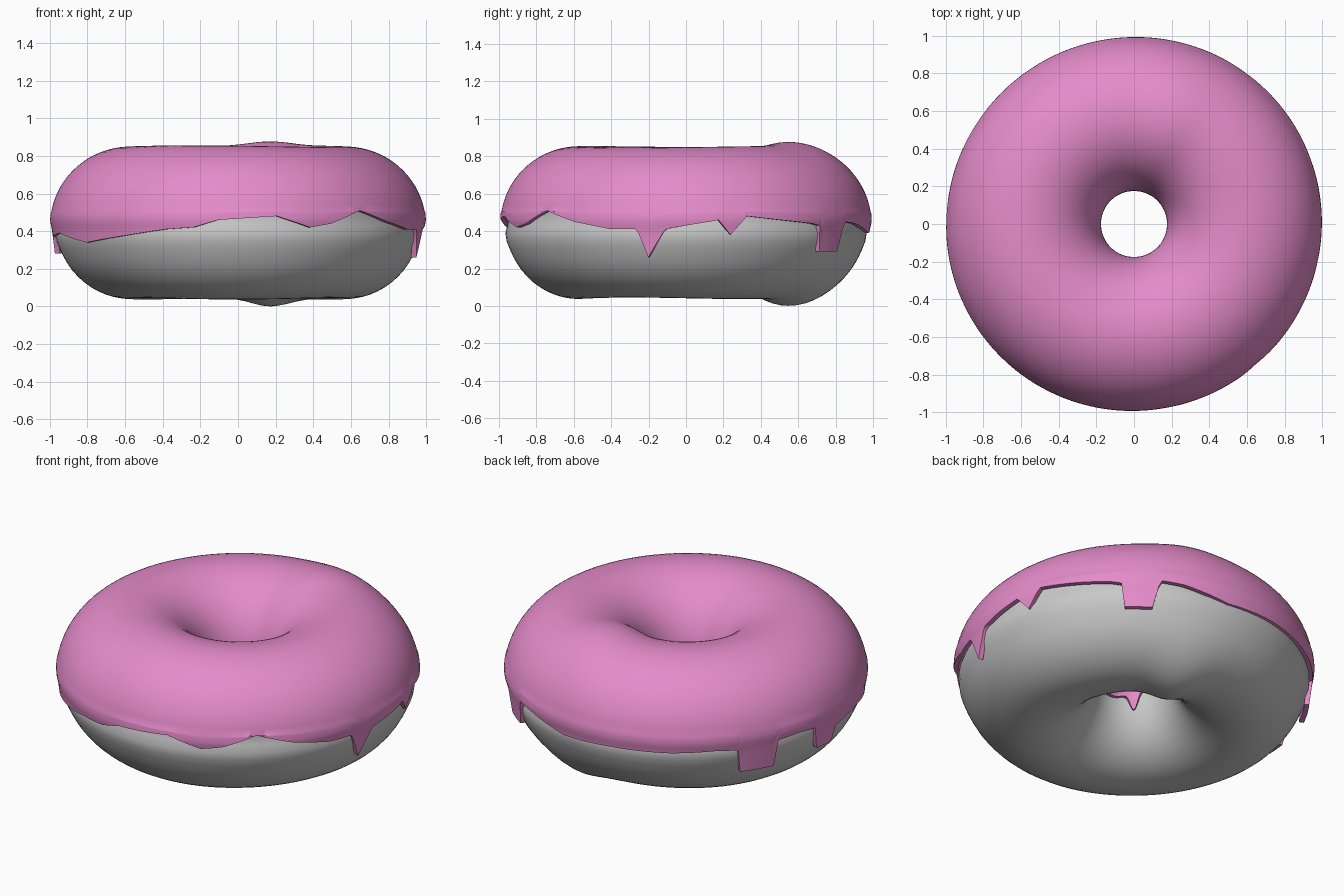
import bpy, bmesh, math
from math import sin, cos, radians, degrees, exp, pi

if "Cube" in bpy.data.objects:
    bpy.data.objects.remove(bpy.data.objects["Cube"])

RING, MID = 0.575, 0.435   # ring radius and height of the tube centre

# Lower edge of the icing: (degrees around from +x, height), drips included
EDGE = [(0, .43), (7, .45), (10, .46), (14, .38), (19, .48), (30, .46), (43, .44),
        (46, .43), (47, .29), (56, .29), (58.5, .45), (66, .44), (82, .39), (100, .40),
        (120, .40), (135, .41), (142, .40), (143, .26), (155, .26), (156, .42),
        (164, .43), (171, .42), (172.5, .28), (180, .28), (182, .37), (196, .39),
        (215, .34), (234, .38), (247, .41), (256, .42), (264, .46), (282, .48),
        (293, .42), (300, .44), (311, .51), (323, .45), (336, .41), (344.5, .41),
        (348, .26), (353.5, .41), (360, .43)]


def edge_height(deg):
    for (a, za), (b, zb) in zip(EDGE, EDGE[1:]):
        if a <= deg <= b:
            return za + (zb - za) * (deg - a) / (b - a)
    return EDGE[0][1]


def near(deg, centre, width):
    d = (deg - centre + 180) % 360 - 180
    return exp(-(d / width) ** 2)


def tube(deg, phi, extra):
    """Radius and height of the tube surface, with gentle hand-made unevenness."""
    t = radians(deg)
    rad = .38 + .01 * cos(phi) + extra
    r = RING + rad * cos(phi)
    z = MID + (.39 + extra) * sin(phi)
    lift = .022 * near(deg, 73, 16) - .008 * (1 + cos(t * 2 + 1)) * .5
    drop = -.043 * near(deg, 73, 14) - .008 * (1 + sin(3 * t)) * .5
    s = sin(phi)
    z += (lift if s > 0 else drop) * s * s
    r += .006 * sin(2 * t + .5) * max(cos(phi), 0) * (1 - abs(s))
    return r, z


def loft(name, columns, colour, angle):
    """Join closed cross-sections (angle, [(r, z)...]) into a ring."""
    bm = bmesh.new()
    rings = [[bm.verts.new((r * cos(radians(a)), r * sin(radians(a)), z)) for r, z in pts]
             for a, pts in columns]
    n = len(rings[0])
    for i, ring in enumerate(rings):
        nxt = rings[(i + 1) % len(rings)]
        for j in range(n):
            k = (j + 1) % n
            bm.faces.new((ring[j], nxt[j], nxt[k], ring[k]))
    bmesh.ops.recalc_face_normals(bm, faces=bm.faces)
    me = bpy.data.meshes.new(name)
    bm.to_mesh(me)
    bm.free()
    ob = bpy.data.objects.new(name, me)
    bpy.context.collection.objects.link(ob)
    mat = bpy.data.materials.new(colour[0])
    mat.diffuse_color = (*colour[1], 1)
    mat.use_nodes = True
    mat.node_tree.nodes["Principled BSDF"].inputs["Base Color"].default_value = mat.diffuse_color
    me.materials.append(mat)
    bpy.ops.object.select_all(action='DESELECT')
    ob.select_set(True)
    bpy.context.view_layer.objects.active = ob
    bpy.ops.object.shade_smooth_by_angle(angle=radians(angle))
    return ob


# Dough ring, with a shallow groove around its outer middle
def dough_section(deg):
    pts = []
    for j in range(56):
        phi = 2 * pi * j / 56
        r, z = tube(deg, phi, 0)
        if cos(phi) > 0:
            r += .008 * exp(-((z - .37) / .06) ** 2) - .018 * exp(-((z - .47) / .05) ** 2)
        pts.append((r, z))
    return pts


loft("dough", [(a * 3, dough_section(a * 3)) for a in range(120)],
     ("dough_grey", (.58, .58, .58)), 60)


# Icing shell: hanging skirt with drips, arch over the top, lip in the hole
def icing_section(deg):
    low = edge_height(deg)
    t = radians(deg)
    start = radians(10)
    stop = pi + radians(5 + 4 * sin(3 * t) + 14 * near(deg, 230, 9))
    sides = []
    for extra in (.03, .004):
        r0, z0 = tube(deg, start, extra)
        if extra == .03:
            r0 += .003
        side = []
        for j in range(8):               # skirt, from the edge upwards
            z = low + (z0 - low) * j / 8
            below = max(z0 - z, 0)
            side.append((r0 + .004 * sin(pi * min(below / .1, 1)) - .12 * max(below - .05, 0), z))
        side += [tube(deg, start + (stop - start) * j / 36, extra) for j in range(37)]
        sides.append(side)
    return sides[0] + sides[1][::-1]


loft("icing", [(a * 1.0, icing_section(a * 1.0)) for a in range(360)],
     ("pink_icing", (.78, .26, .59)), 50)
